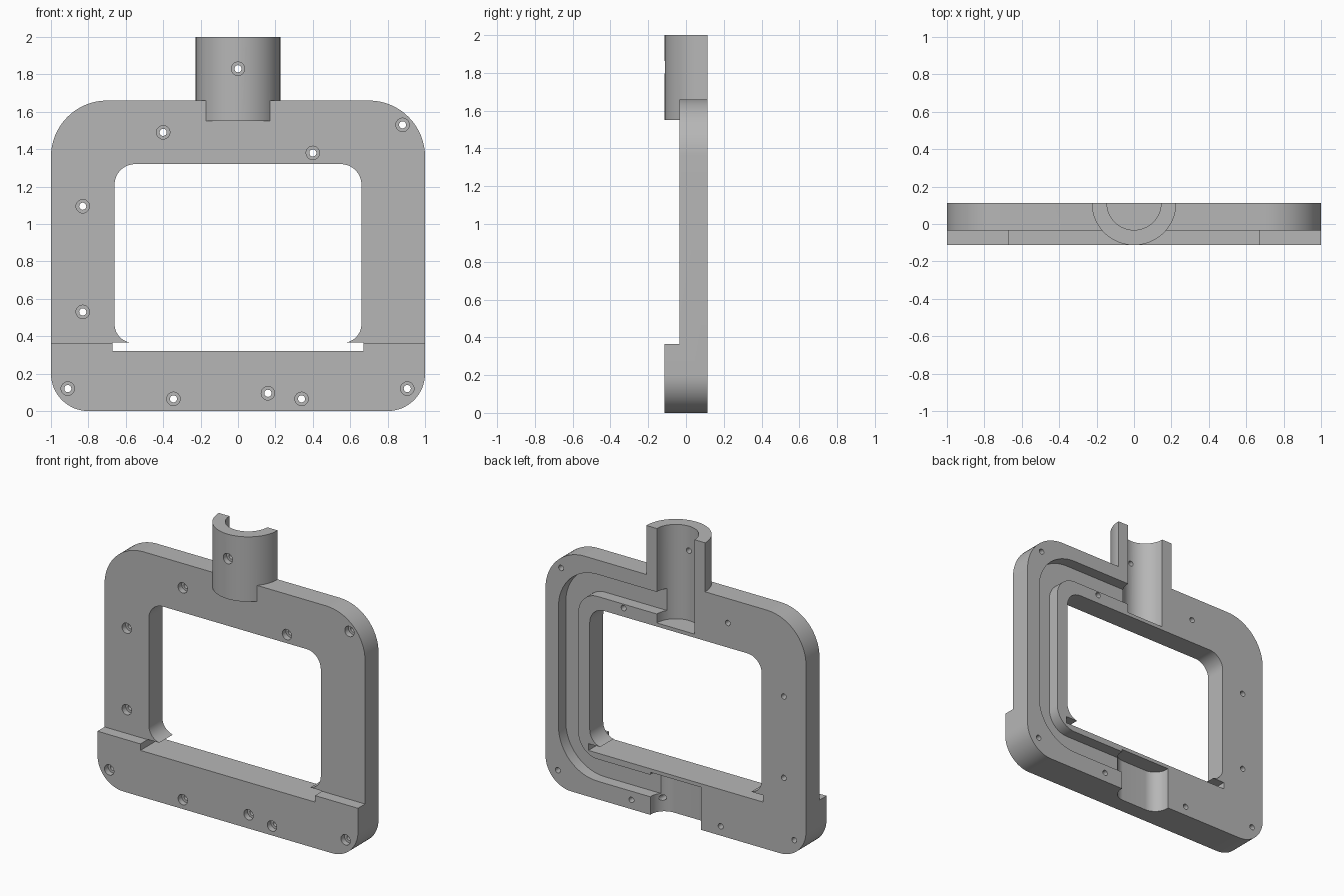
import bpy, bmesh
from math import cos, sin, pi, radians

cube = bpy.data.objects.get("Cube")
if cube:
    bpy.data.objects.remove(cube, do_unlink=True)

BACK, PLATE_FRONT, FRONT = 0.113, -0.035, -0.113
STEP = 0.365          # top of the thick lower bar

grey = bpy.data.materials.new("plain_grey")
grey.use_nodes = True
colour = (0.47, 0.47, 0.47, 1)
grey.diffuse_color = colour
grey.node_tree.nodes["Principled BSDF"].inputs["Base Color"].default_value = colour


def arc(cx, cy, r, start, end, n=16):
    angles = [radians(start + (end - start) * i / n) for i in range(n + 1)]
    return [(cx + r * cos(a), cy + r * sin(a)) for a in angles]


def rounded(x, low, high, r_low, r_high):
    """Symmetric rounded rectangle outline."""
    return (arc(x - r_low, low + r_low, r_low, -90, 0)
            + arc(x - r_high, high - r_high, r_high, 0, 90)
            + arc(r_high - x, high - r_high, r_high, 90, 180)
            + arc(r_low - x, low + r_low, r_low, 180, 270))


def box(x, low, high):
    return [(-x, low), (x, low), (x, high), (-x, high)]


def circle(cx, cy, r, n=48):
    return arc(cx, cy, r, 0, 360 - 360 / n, n - 1)


def prisms(name, parts, axis="y"):
    """Extrude each (outline, start, end) along y or z into one object."""
    bm = bmesh.new()
    for outline, start, end in parts:
        place = (lambda p, t: (p[0], t, p[1])) if axis == "y" else (lambda p, t: (p[0], p[1], t))
        rings = [[bm.verts.new(place(p, t)) for p in outline] for t in (start, end)]
        bm.faces.new(rings[0])
        bm.faces.new(rings[1][::-1])
        for i in range(len(outline)):
            j = (i + 1) % len(outline)
            bm.faces.new((rings[0][j], rings[0][i], rings[1][i], rings[1][j]))
    bmesh.ops.recalc_face_normals(bm, faces=bm.faces)
    mesh = bpy.data.meshes.new(name)
    bm.to_mesh(mesh)
    bm.free()
    mesh.materials.append(grey)
    obj = bpy.data.objects.new(name, mesh)
    bpy.context.collection.objects.link(obj)
    return obj


def combine(target, tool, operation="DIFFERENCE"):
    tool.hide_render = True
    mod = target.modifiers.new(tool.name, "BOOLEAN")
    mod.operation, mod.solver, mod.object = operation, "EXACT", tool
    bpy.ops.object.select_all(action="DESELECT")
    bpy.context.view_layer.objects.active = target
    target.select_set(True)
    bpy.ops.object.modifier_apply(modifier=mod.name)
    bpy.data.objects.remove(tool, do_unlink=True)


# Frame body, thick at the bottom and thinner above the step
frame = prisms("mounting_frame", [(rounded(1.0, 0, 1.66, 0.2, 0.3), FRONT, BACK)])
combine(frame, prisms("front_relief", [(box(1.2, STEP, 1.8), -0.3, PLATE_FRONT)]))

# Half-round collar on top
collar = prisms("collar", [(arc(0, BACK, 0.226, 180, 360, 40), 1.55, 2.0)], "z")
combine(frame, collar, "UNION")

# Window, the slot under it, and the collar bore
combine(frame, prisms("window", [(rounded(0.66, STEP, 1.32, 0.1, 0.11), -0.3, 0.3)]))
combine(frame, prisms("slot", [(box(0.67, 0.32, STEP + 0.002), -0.3, 0.3)]))
combine(frame, prisms("bore", [(circle(0, BACK, 0.145, 64), 1.345, 2.2)], "z"))

# Cable groove in the back, from the bore round one side to the bottom pocket
groove = ([(0.1, 0.125)] + arc(0.6, 0.425, 0.3, -90, 0) + arc(0.6, 1.26, 0.3, 0, 90)
          + [(0.1, 1.56), (0.1, 1.407)]
          + arc(0.6, 1.26, 0.147, 90, 0) + arc(0.6, 0.425, 0.147, 0, -90) + [(0.1, 0.278)])
combine(frame, prisms("groove", [(groove, 0.033, 0.2)]))

# Bottom pocket with rounded inner corners
pocket = (arc(-0.095, 0.1, 0.1, 180, 270) + arc(0.095, 0.1, 0.1, 270, 360)
          + [(0.195, 0.2), (-0.195, 0.2)])
combine(frame, prisms("pocket", [(pocket, -0.1, 0.295)], "z"))

# Counterbored screw holes
holes = [(0, 1.83), (-0.4, 1.49), (0.88, 1.53), (0.4, 1.38), (-0.83, 1.095), (-0.83, 0.53),
         (-0.91, 0.12), (0.905, 0.12), (-0.345, 0.065), (0.16, 0.095), (0.34, 0.065)]
bores, heads = [], []
for x, z in holes:
    face = PLATE_FRONT if STEP < z < 1.6 else FRONT
    bores.append((circle(x, z, 0.019, 24), -0.3, 0.3))
    heads.append((circle(x, z, 0.036, 24), -0.3, face + 0.04))
combine(frame, prisms("screw_bores", bores))
combine(frame, prisms("screw_heads", heads))

bpy.ops.object.shade_smooth_by_angle(angle=radians(30))
